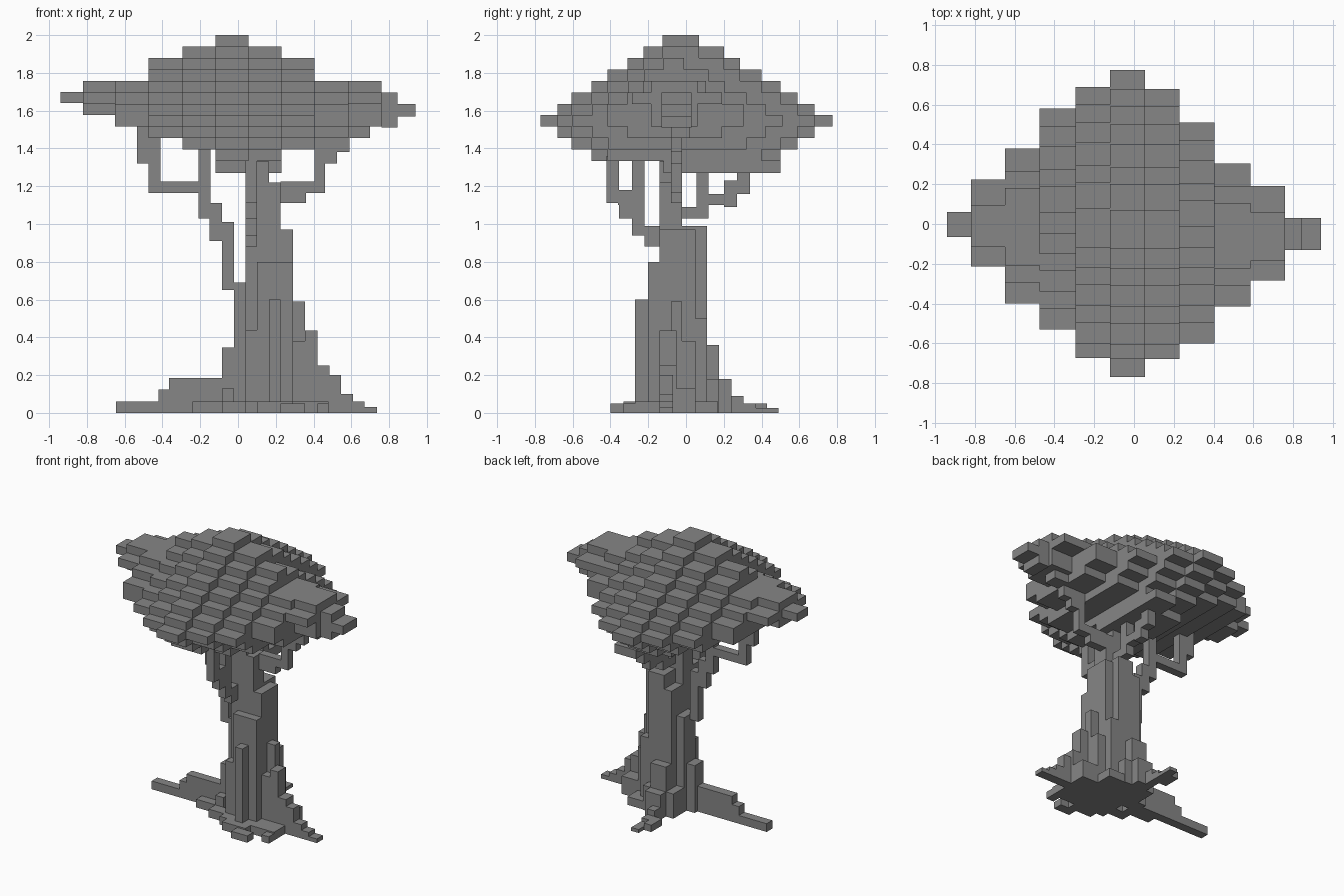
import bpy, bmesh

GREY = bpy.data.materials.new("grey")
GREY.diffuse_color = (.24, .24, .24, 1)


def finish(name, bm):
    bmesh.ops.recalc_face_normals(bm, faces=bm.faces)
    me = bpy.data.meshes.new(name)
    bm.to_mesh(me)
    bm.free()
    me.materials.append(GREY)
    ob = bpy.data.objects.new(name, me)
    bpy.context.collection.objects.link(ob)
    return ob


def boxes(name, items):
    """One object from boxes given as x0, x1, y0, y1, z0, z1."""
    bm = bmesh.new()
    for x0, x1, y0, y1, z0, z1 in items:
        vs = bmesh.ops.create_cube(bm, size=1)["verts"]
        for v in vs:
            v.co.x = x0 if v.co.x < 0 else x1
            v.co.y = y0 if v.co.y < 0 else y1
            v.co.z = z0 if v.co.z < 0 else z1
    return finish(name, bm)


def slice_of_canopy(name, x0, x1, layers):
    """Stepped y-z outline (layers listed top down) extruded along x."""
    right, left = [], []
    for y0, y1, z0, z1 in layers:
        right += [(y1, z1), (y1, z0)]
        left += [(y0, z1), (y0, z0)]
    bm = bmesh.new()
    face = bm.faces.new([bm.verts.new((x0, y, z)) for y, z in right + left[::-1]])
    new = bmesh.ops.extrude_face_region(bm, geom=[face])["geom"]
    bmesh.ops.translate(bm, vec=(x1 - x0, 0, 0),
                        verts=[g for g in new if isinstance(g, bmesh.types.BMVert)])
    return finish(name, bm)


# Canopy: nine stepped dome slices, each lower and narrower toward the ends
H = 0.0606
FRONT = [.125, .225, .31, .415, .5, .605, .68, .77]
BACK = [.07, .2, .285, .4, .5, .59, .68, .775]
EDGES = [-.82, -.65, -.475, -.295, -.12, .055, .23, .405, .585, .76]
Y_MIN = [-.215, -.40, -.53, -.675, -.77, -.68, -.60, -.415, -.285]
Y_MAX = [.225, .38, .58, .69, .775, .68, .51, .305, .19]
TOP = [0, 1, 2, 4, 4]                     # first layer, by distance from middle
DROP = [0, 1, 2, 3, 4]
WIDEST = [7, 6, 5, 3, 1]                  # widest step of each slice
LAST = [6, 7, 8, 9, 10, 10, 9, 8, 7]      # lowest layer of each slice
for i in range(9):
    k = abs(i - 4)
    w = WIDEST[k]
    front_shift, back_shift = Y_MIN[i] + FRONT[w], Y_MAX[i] - BACK[w]
    layers = []
    for j in range(TOP[k], LAST[i] + 1):
        taper = j - 5 if k == 4 else j - 7      # layers below the widest one
        n = max(min(j - DROP[k], w, w - taper), 0)
        layers.append((front_shift - FRONT[n], back_shift + BACK[n],
                       2 - H * (j + 1), 2 - H * j))
    slice_of_canopy(f"canopy_slice_{i + 1}", EDGES[i], EDGES[i + 1], layers)

boxes("canopy_tips", [
    (-.94, -.82, -.065, .06, 1.64, 1.70),
    (.76, .845, -.13, .03, 1.51, 1.695),
    (.845, .94, -.13, .03, 1.57, 1.635)])
boxes("canopy_underside_ribs", [
    (-.12, .055, .05, .34, 1.27, 1.335),
    (.055, .23, -.12, .50, 1.27, 1.335)])

# Trunk: upright bars of uneven height
boxes("trunk", [
    (.04, .225, -.14, .11, 0, .89),
    (.10, .29, -.14, .05, 0, .97),
    (.10, .225, -.02, .11, .85, .99),
    (-.02, .04, -.08, .05, 0, .69),
    (.10, .29, -.20, -.14, 0, .80),
    (.04, .10, -.20, -.14, 0, .44),
    (.165, .225, -.27, -.20, 0, .60),
    (.225, .29, .05, .11, 0, .50),
    (.29, .355, -.08, -.02, 0, .59),
    (.29, .355, -.14, .05, 0, .38),
    (.355, .42, -.14, -.05, 0, .435),
    (-.085, -.02, -.08, .02, 0, .345),
    (.04, .165, .11, .175, 0, .36)])

# Main stems rising into the canopy
boxes("centre_stems", [
    (.04, .10, -.14, -.02, .85, 1.36),
    (.10, .165, -.14, -.02, .95, 1.33)])

# Left branch, forked
boxes("left_branch", [
    (-.085, -.02, -.08, -.02, .65, 1.01),
    (-.15, -.085, -.08, -.02, .91, 1.11),
    (-.21, -.145, -.08, -.02, 1.03, 1.40),
    (-.475, -.21, -.08, -.02, 1.165, 1.225),
    (-.475, -.41, -.08, -.02, 1.165, 1.46),
    (-.535, -.475, -.08, -.02, 1.32, 1.52),
    (-.28, -.21, -.08, -.02, 1.395, 1.46)])

# Right branch, forked
boxes("right_branch", [
    (.165, .225, -.14, -.02, .95, 1.22),
    (.225, .36, -.08, -.02, 1.11, 1.225),
    (.36, .46, -.08, -.02, 1.165, 1.225),
    (.405, .46, -.08, -.02, 1.165, 1.46),
    (.46, .525, -.08, -.02, 1.32, 1.46),
    (.525, .59, -.08, -.02, 1.38, 1.52),
    (.585, .70, -.08, .02, 1.455, 1.52)])

# Front branch, stepping outward to -y
boxes("front_branch", [
    (.04, .10, -.22, -.14, .88, .99),
    (.04, .10, -.285, -.22, .94, 1.10),
    (.04, .10, -.355, -.285, 1.03, 1.18),
    (.04, .10, -.36, -.22, 1.10, 1.165),
    (.04, .10, -.285, -.22, 1.10, 1.335),
    (.04, .10, -.42, -.355, 1.11, 1.36)])

# Back branch, stepping outward to +y
boxes("back_branch", [
    (.10, .165, -.02, .12, 1.03, 1.09),
    (.10, .165, .055, .12, 1.03, 1.36),
    (.10, .165, .08, .20, 1.10, 1.16),
    (.10, .165, .20, .27, 1.09, 1.23),
    (.10, .165, .27, .34, 1.16, 1.30)])

# Roots
boxes("left_root", [
    (-.365, -.02, -.075, -.01, 0, .185),
    (-.42, -.365, -.075, -.01, 0, .125),
    (-.645, -.42, -.075, -.01, 0, .06),
    (-.24, -.02, -.14, -.075, 0, .06),
    (-.085, -.02, -.14, -.075, 0, .13)])
boxes("right_root", [
    (.42, .485, -.14, -.05, 0, .25),
    (.485, .545, -.14, -.07, 0, .20),
    (.545, .61, -.14, -.07, 0, .10),
    (.61, .67, -.14, -.07, 0, .06),
    (.67, .735, -.14, -.07, 0, .03),
    (.355, .485, -.05, .05, 0, .13)])
boxes("back_root", [
    (-.02, .225, .05, .175, 0, .18),
    (.04, .165, .175, .24, 0, .18),
    (.04, .10, .24, .305, 0, .09),
    (-.02, .10, .305, .37, 0, .05),
    (-.02, .04, .37, .43, 0, .05),
    (.04, .10, .37, .49, 0, .025),
    (.225, .355, .05, .17, 0, .06)])
boxes("front_root", [
    (.04, .355, -.27, -.14, 0, .06),
    (.10, .29, -.33, -.27, 0, .06),
    (.355, .48, -.27, -.14, 0, .06),
    (.42, .48, -.33, -.25, 0, .05),
    (.225, .355, -.40, -.33, 0, .05),
    (-.085, .04, -.22, -.14, 0, .06)])
